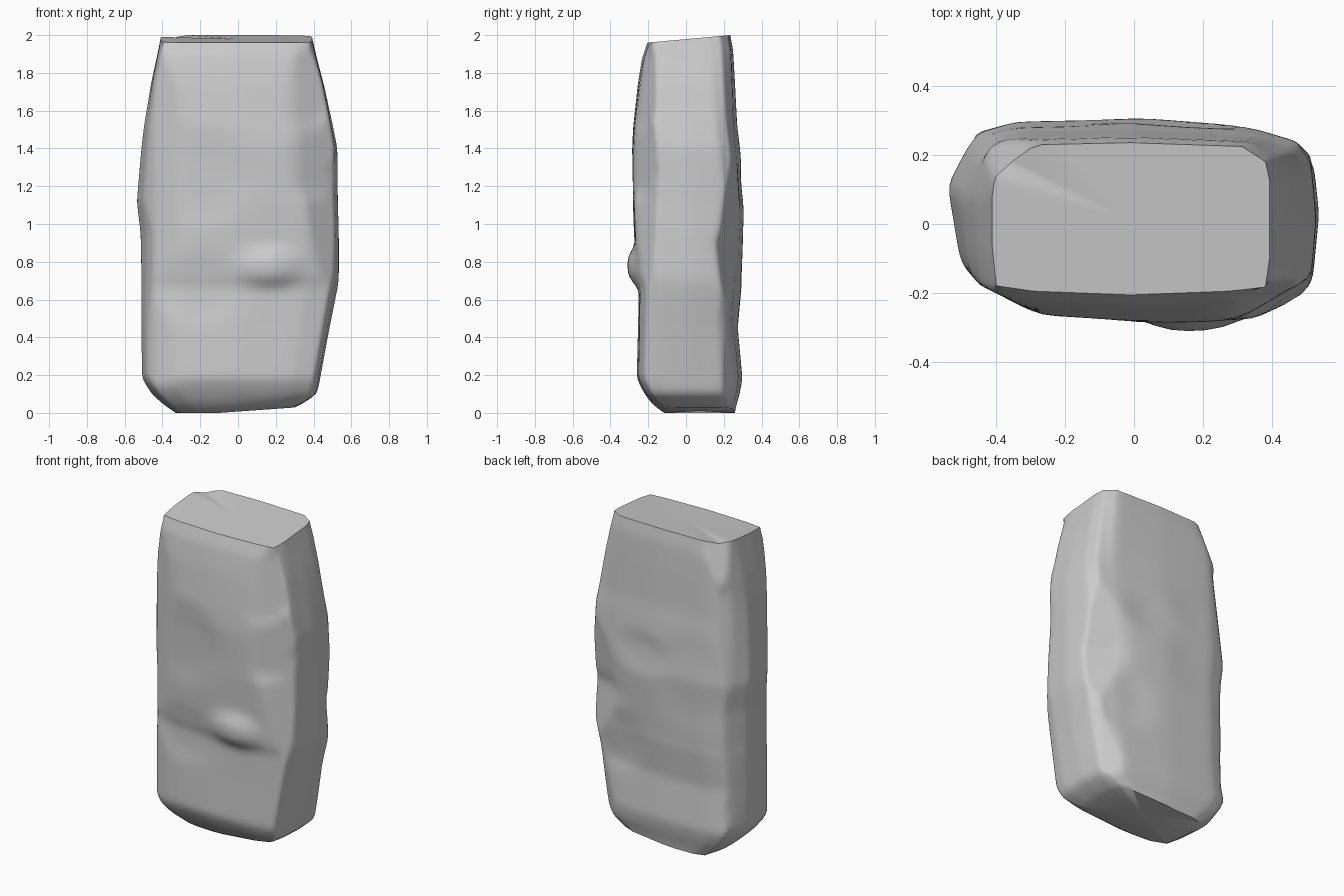
import bpy, bmesh, math
from mathutils import Vector

if "Cube" in bpy.data.objects:
    bpy.data.objects.remove(bpy.data.objects["Cube"])

# Plan outline of the worn middle and of the squarer top (unit coordinates)
WORN = [(-.55, -.93), (0, -1), (.65, -.98), (.9, -.82), (.96, -.6), (1, .05), (.96, .65), (.86, .85),
        (.6, .9), (0, 1), (-.62, .98), (-.84, .85), (-1, .33), (-.93, -.35), (-.85, -.64)]
SQUARE = [(-.7, -.95), (0, -1), (.7, -.95), (.97, -.9), (1, -.5), (1, .05), (1, .5), (.97, .75),
          (.8, .95), (0, 1), (-.75, .97), (-.95, .9), (-1, .3), (-1, -.35), (-.97, -.88)]

# Silhouette: z, left, right, front, back, squareness
LEVELS = [(0, -.33, .30, -.12, .26, .5), (.03, -.38, .35, -.17, .265, .5),
          (.1, -.46, .42, -.22, .285, .5), (.18, -.51, .435, -.262, .30, .5),
          (.45, -.515, .485, -.255, .275, .4), (.67, -.515, .53, -.252, .295, .25),
          (.72, -.515, .535, -.266, .295, .2), (.95, -.52, .535, -.276, .305, .1),
          (1.12, -.54, .53, -.284, .313, .1), (1.4, -.515, .527, -.288, .287, .3),
          (1.52, -.5, .503, -.28, .272, .5), (1.75, -.46, .452, -.255, .26, .8),
          (1.92, -.425, .41, -.232, .25, 1), (2.0, -.41, .392, -.205, .235, 1)]

# Hollows and bumps: face (-1 front, 1 back), x, z, radius x, radius z, depth (+ cuts in)
CHIPS = [(-1, -.18, 1.24, .28, .28, .016), (-1, .17, .77, .17, .12, -.045),
         (-1, -.2, .65, .25, .2, .012), (1, .1, 1.2, .2, .14, .014),
         (1, .3, .6, .22, .22, .016), (1, -.25, 1.1, .3, .35, .01)]

# Flat flakes struck off: point, facing, reach
FLAKES = [((-.35, -.225, 1), (-.45, -.89, 0), 9), ((-.46, -.16, 1), (-.76, -.65, 0), 9),
          ((.35, -.28, 1), (.36, -.93, 0), 9), ((.42, -.23, 1.0), (.6, -.8, .05), .42),
          ((.38, -.23, 1.36), (.5, -.86, .0), .25), ((.33, -.22, 1.72), (.45, -.88, .1), .26),
          ((.36, .25, .28), (.6, .8, -.1), .36), ((.4, .235, .72), (.45, .89, .1), .3),
          ((.4, .25, 1.15), (.4, .91, -.1), .35), ((-.47, .22, .6), (-.75, .65, 0), .4),
          ((-.45, .22, 1.4), (-.7, .7, .1), .4), ((.38, -.2, .1), (.5, -.6, -.6), .3),
          ((-.42, -.18, .12), (-.55, -.5, -.65), .35), ((-.38, .2, 1.88), (-.6, .7, .3), .25)]
FLAKES = [(Vector(p), Vector(n).normalized(), r) for p, n, r in FLAKES]


def lerp(a, b, t):
    return a + (b - a) * t


def smooth(t):
    t = max(0, min(1, t))
    return t * t * (3 - 2 * t)


def weather(x, y, z, v):
    for side, cx, cz, rx, rz, depth in CHIPS:
        d = math.hypot((x - cx) / rx, (z - cz) / rz)
        if d < 1.1:
            y -= side * depth * smooth((1.1 - d) / .7) * smooth(side * v * 2 - .4)
    # sloping top and lifted base corner
    z -= .04 * smooth((z - 1.7) / .3) * (.235 - y) / .44
    z += .03 * max(0, 1 - z / .1) * max(0, x + .1) / .42
    # flakes
    p = Vector((x, y, z))
    for c, n, r in FLAKES:
        h = (p - c).dot(n)
        if h > 0:
            p -= n * h * smooth((r - (p - c).length) / (r * .3))
    return p


bm = bmesh.new()
rings = []
SUB = 7
for i in range(len(LEVELS) - 1):
    a, b = LEVELS[i], LEVELS[i + 1]
    n = max(1, round((b[0] - a[0]) / .025))
    last = i == len(LEVELS) - 2
    for k in range(n + last):
        z, xl, xr, yf, yb, sq = [lerp(p, q, k / n) for p, q in zip(a, b)]
        pts = [(lerp(p[0], q[0], sq), lerp(p[1], q[1], sq)) for p, q in zip(WORN, SQUARE)]
        ring = []
        for j, p in enumerate(pts):
            q = pts[(j + 1) % len(pts)]
            for s in range(SUB):
                u, v = lerp(p[0], q[0], s / SUB), lerp(p[1], q[1], s / SUB)
                x, y = lerp(xl, xr, (u + 1) / 2), lerp(yf, yb, (v + 1) / 2)
                ring.append(bm.verts.new(weather(x, y, z, v)))
        rings.append(ring)

# Side walls, softened between the fixed end rims
for lo, hi in zip(rings, rings[1:]):
    for j in range(len(lo)):
        k = (j + 1) % len(lo)
        bm.faces.new((lo[j], lo[k], hi[k], hi[j]))
walls = [v for ring in rings[1:-1] for v in ring]
for _ in range(3):
    bmesh.ops.smooth_vert(bm, verts=walls, factor=.5,
                          use_axis_x=True, use_axis_y=True, use_axis_z=True)
# End caps
for ring in (rings[0], rings[-1]):
    cap = bm.faces.new(ring)
    bmesh.ops.poke(bm, faces=[cap])
bmesh.ops.recalc_face_normals(bm, faces=bm.faces)

mesh = bpy.data.meshes.new("standing_stone")
bm.to_mesh(mesh)
bm.free()
stone = bpy.data.objects.new("standing_stone", mesh)
bpy.context.collection.objects.link(stone)
bpy.context.view_layer.objects.active = stone
stone.select_set(True)
bpy.ops.object.shade_smooth_by_angle(angle=math.radians(60))
